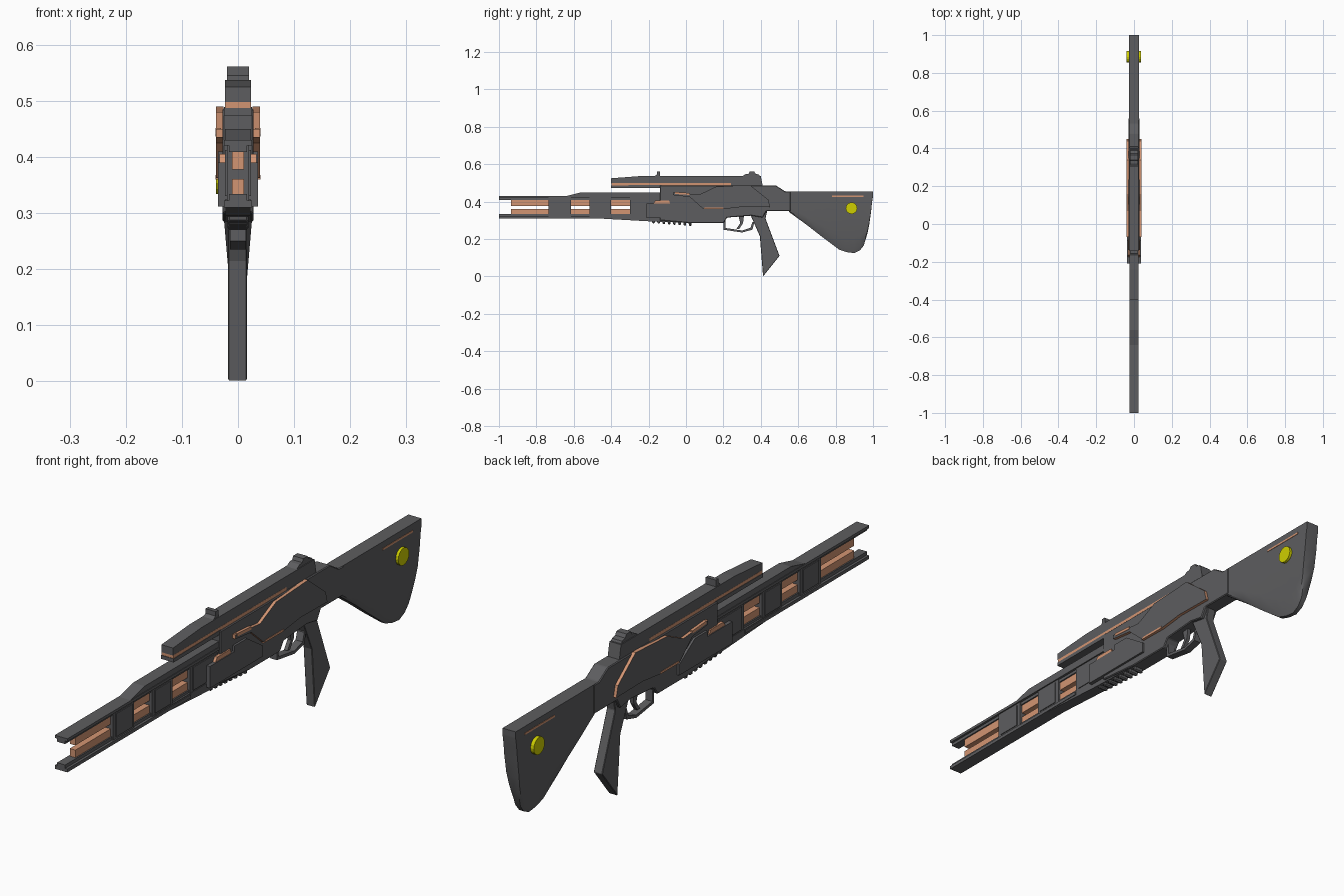
import bpy, bmesh, math


def material(name, rgb):
    m = bpy.data.materials.new(name)
    m.diffuse_color = (*rgb, 1)
    return m


DARK = material("dark_grey", (0.11, 0.11, 0.115))
COPPER = material("copper", (0.65, 0.30, 0.17))
YELLOW = material("yellow", (0.62, 0.62, 0.0))


def finish(bm, name, mats):
    bmesh.ops.recalc_face_normals(bm, faces=bm.faces)
    me = bpy.data.meshes.new(name)
    bm.to_mesh(me)
    bm.free()
    for m in mats:
        me.materials.append(m)
    ob = bpy.data.objects.new(name, me)
    bpy.context.collection.objects.link(ob)
    return ob


def prism(name, profile, x0, x1, mat=DARK, rim=None, bevel=0):
    """Extrude a (y, z) profile from x0 to x1; rim colours the edge faces."""
    bm = bmesh.new()
    a = [bm.verts.new((x0, y, z)) for y, z in profile]
    b = [bm.verts.new((x1, y, z)) for y, z in profile]
    bm.faces.new(a)
    bm.faces.new(b)
    n = len(profile)
    for i in range(n):
        f = bm.faces.new((a[i], a[(i + 1) % n], b[(i + 1) % n], b[i]))
        f.material_index = 1 if rim else 0
    ob = finish(bm, name, [mat, rim] if rim else [mat])
    if bevel:
        mod = ob.modifiers.new("bevel", "BEVEL")
        mod.width, mod.segments = bevel, 1
    return ob


def box(name, y0, y1, z0, z1, w, mat=DARK, bevel=0):
    return prism(name, [(y0, z0), (y1, z0), (y1, z1), (y0, z1)], -w, w, mat, bevel=bevel)


# Barrel rails, each a wide flange with a narrow inner web
box("upper_rail", -1, -0.14, 0.420, 0.430, 0.025)
box("upper_rail_web", -1, -0.3, 0.409, 0.420, 0.016)
box("lower_rail", -1, -0.3, 0.310, 0.322, 0.025)
box("lower_rail_web", -1, -0.3, 0.322, 0.334, 0.016)

# Conductor rods seen through the barrel windows
box("upper_conductor", -0.935, -0.25, 0.378, 0.409, 0.011, COPPER)
box("lower_conductor", -0.935, -0.25, 0.334, 0.361, 0.011, COPPER)

# Solid barrel blocks between the windows, with raised side panels
for i, (y0, y1) in enumerate([(-0.735, -0.615), (-0.515, -0.40), (-0.30, -0.13)]):
    box(f"barrel_block_{i}", y0, y1, 0.315, 0.425, 0.020)
    box(f"barrel_panel_{i}", y0 + 0.015, y1 - 0.015, 0.330, 0.412, 0.023)

# Raised cover on top of the barrel and sloped keel underneath
prism("barrel_cover", [(-0.64, 0.43), (-0.56, 0.45), (-0.10, 0.45), (-0.10, 0.425),
                       (-0.64, 0.425)], -0.023, 0.023)
prism("barrel_keel", [(-0.50, 0.312), (-0.20, 0.295), (0.05, 0.285), (0.05, 0.325),
                      (-0.50, 0.325)], -0.022, 0.022)

# Receiver
prism("receiver", [(-0.14, 0.30), (-0.14, 0.487), (0.48, 0.487), (0.53, 0.455),
                   (0.56, 0.455), (0.56, 0.35), (0.43, 0.35), (0.41, 0.315),
                   (0.35, 0.325), (0.22, 0.315), (0.20, 0.285), (0.03, 0.285)],
      -0.028, 0.028, bevel=0.003)

# Raised side plates with copper edges, and fore boxes with copper caps
PLATE = [(-0.07, 0.45), (0.07, 0.437), (0.16, 0.48), (0.34, 0.490), (0.44, 0.41),
         (0.45, 0.37), (0.30, 0.372), (0.20, 0.360), (0.09, 0.363), (0.02, 0.425),
         (-0.07, 0.435)]
for s, side in ((1, "right"), (-1, "left")):
    prism(f"{side}_side_plate", PLATE, s * 0.026, s * 0.039, DARK, COPPER)
    prism(f"{side}_fore_box", [(-0.21, 0.312), (-0.07, 0.312), (0.09, 0.312), (0.09, 0.35),
                               (0.0, 0.41), (-0.07, 0.41), (-0.07, 0.39), (-0.21, 0.39)],
          s * 0.015, s * 0.036)
    prism(f"{side}_fore_inlay", [(-0.175, 0.39), (-0.085, 0.39), (-0.09, 0.405),
                                 (-0.165, 0.405)], s * 0.015, s * 0.033, COPPER)
    prism(f"{side}_lower_inlay", [(0.09, 0.36), (0.20, 0.36), (0.20, 0.368), (0.10, 0.368)],
          s * 0.03, s * 0.040, COPPER)
    prism(f"{side}_upper_inlay", [(-0.06, 0.441), (0.02, 0.436), (0.02, 0.446),
                                  (-0.06, 0.452)], s * 0.03, s * 0.040, COPPER)
    prism(f"{side}_stock_inlay", [(0.78, 0.425), (0.95, 0.425), (0.95, 0.432),
                                  (0.78, 0.432)], s * 0.022, s * 0.0275, COPPER)

# Ribbed foregrip under the barrel
for i in range(8):
    y = -0.185 + i * 0.028
    z = 0.284 - i * 0.002
    prism(f"foregrip_rib_{i}", [(y, 0.31), (y + 0.005, z), (y + 0.018, z), (y + 0.018, 0.31)],
          -0.019, 0.019, bevel=0.004)

# Sight housing above the receiver
prism("sight_housing", [(-0.40, 0.498), (-0.40, 0.525), (-0.24, 0.537), (0.40, 0.537),
                        (0.41, 0.485), (-0.13, 0.485), (-0.15, 0.498)], -0.023, 0.023)
box("sight_inlay", -0.398, 0.24, 0.487, 0.499, 0.0235, COPPER)
prism("sight_base", [(-0.40, 0.474), (-0.40, 0.487), (-0.13, 0.489), (-0.13, 0.45),
                     (-0.14, 0.474)], -0.025, 0.025)
prism("front_sight", [(-0.17, 0.535), (-0.155, 0.545), (-0.155, 0.561), (-0.14, 0.561),
                      (-0.14, 0.535)], -0.020, 0.020)
prism("rear_sight", [(0.30, 0.535), (0.32, 0.548), (0.335, 0.549), (0.34, 0.561),
                     (0.365, 0.561), (0.372, 0.549), (0.39, 0.545), (0.395, 0.535)],
      -0.020, 0.020)

# Trigger guard, trigger and angled grip
prism("trigger_guard", [(0.20, 0.32), (0.20, 0.25), (0.30, 0.235), (0.355, 0.25),
                        (0.365, 0.29), (0.355, 0.29), (0.345, 0.26), (0.30, 0.246),
                        (0.21, 0.259), (0.21, 0.32)], -0.014, 0.014)
prism("trigger", [(0.28, 0.325), (0.29, 0.285), (0.27, 0.255), (0.285, 0.255),
                  (0.305, 0.285), (0.31, 0.325)], -0.007, 0.007)
prism("grip", [(0.34, 0.34), (0.395, 0.215), (0.412, 0.0), (0.50, 0.11), (0.425, 0.31),
               (0.435, 0.355)], -0.018, 0.016, bevel=0.002)


# Shoulder stock lofted along y, thinning toward its lower edge
def stock_width(z):
    if z > 0.30:
        return 0.026
    return 0.011 + 0.015 * max(0, (z - 0.125) / 0.175)


STATIONS = [(0.55, 0.345), (0.64, 0.28), (0.73, 0.21), (0.82, 0.143), (0.86, 0.13),
            (0.90, 0.125), (0.93, 0.14), (0.95, 0.165), (0.97, 0.23), (0.98, 0.28),
            (0.99, 0.35), (0.995, 0.40), (1.0, 0.43)]
bm = bmesh.new()
rings = []
for y, low in STATIONS:
    levels = [0.455 + (low - 0.455) * t for t in (0, 0.25, 0.5, 0.75, 0.94, 1)]
    widths = [stock_width(z) for z in levels]
    widths[-1] *= 0.7
    right = [(w, y, z) for w, z in zip(widths, levels)]
    left = [(-x, yy, z) for x, yy, z in reversed(right)]
    rings.append([bm.verts.new(p) for p in right + left])
for a, b in zip(rings, rings[1:]):
    for i in range(len(a)):
        j = (i + 1) % len(a)
        bm.faces.new((a[i], a[j], b[j], b[i]))
bm.faces.new(rings[0])
bm.faces.new(rings[-1])
stock = finish(bm, "stock", [DARK])
bpy.context.view_layer.objects.active = stock
stock.select_set(True)
bpy.ops.object.shade_smooth_by_angle(angle=math.radians(35))

# Round stock medallion passing through both sides
prism("stock_medallion", [(0.885 + 0.031 * math.cos(k * math.pi / 8),
                           0.365 + 0.031 * math.sin(k * math.pi / 8)) for k in range(16)],
      -0.039, 0.036, YELLOW)
